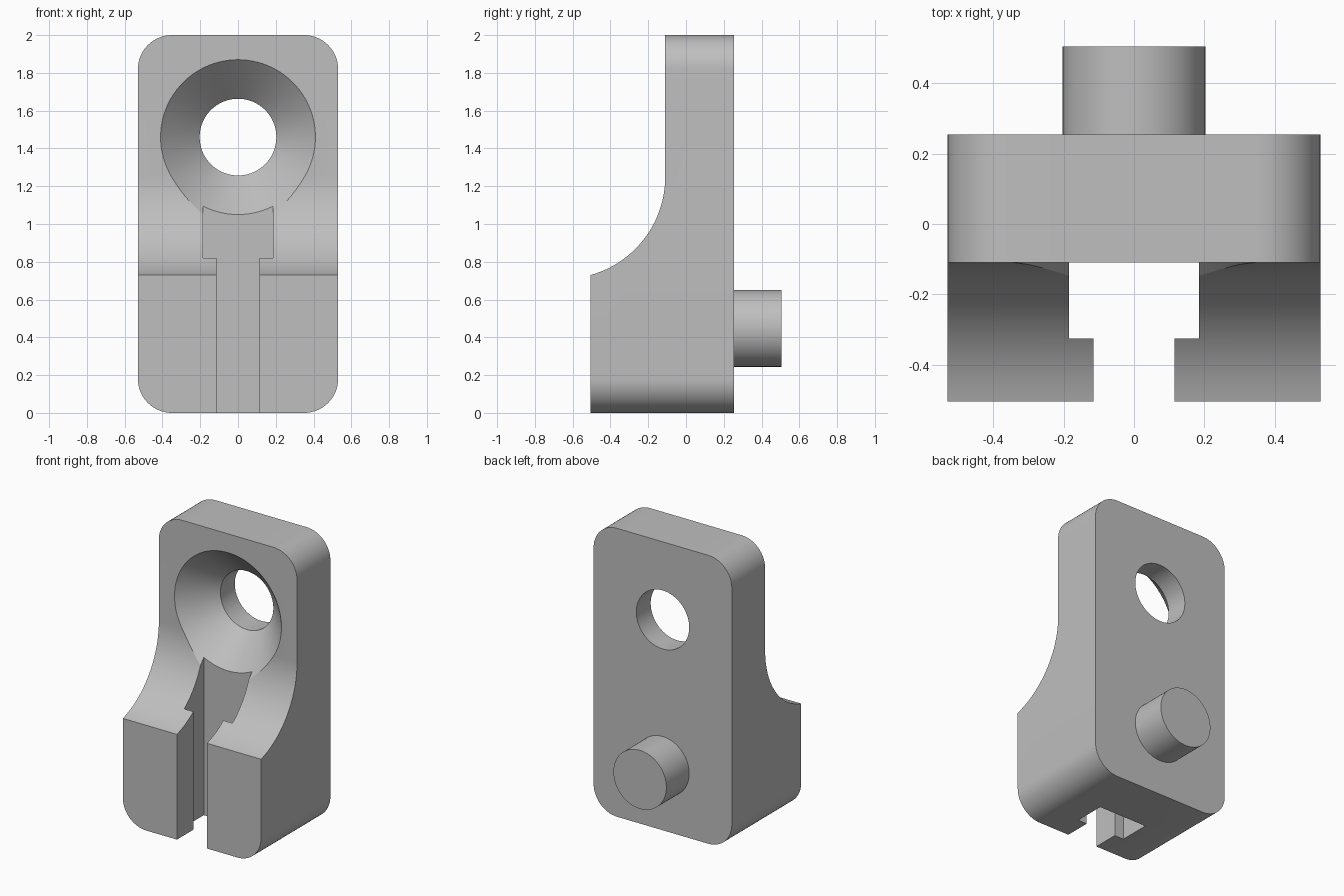
import bpy, bmesh, math
from mathutils import Matrix, Vector

cube = bpy.data.objects.get("Cube")
if cube:
    bpy.data.objects.remove(cube, do_unlink=True)

grey = bpy.data.materials.new("plain grey")
grey.use_nodes = True
colour = (0.52, 0.52, 0.52, 1)
grey.diffuse_color = colour
grey.node_tree.nodes["Principled BSDF"].inputs["Base Color"].default_value = colour

HALF_W, HEIGHT = 0.53, 2.0
FRONT, PLATE, BACK = -0.505, -0.11, 0.255


def finish(name, bm):
    bmesh.ops.recalc_face_normals(bm, faces=bm.faces)
    mesh = bpy.data.meshes.new(name)
    bm.to_mesh(mesh)
    bm.free()
    mesh.materials.append(grey)
    ob = bpy.data.objects.new(name, mesh)
    bpy.context.collection.objects.link(ob)
    return ob


def prism(points, offset):
    """Extrude a closed outline along an offset."""
    bm = bmesh.new()
    face = bm.faces.new([bm.verts.new(p) for p in points])
    out = bmesh.ops.extrude_face_region(bm, geom=[face], use_keep_orig=True)
    moved = [v for v in out["geom"] if isinstance(v, bmesh.types.BMVert)]
    bmesh.ops.translate(bm, verts=moved, vec=offset)
    return bm


def lathe(profile, z, steps=96):
    """Stack rings (radius, y) around a front-to-back axis and cap both ends."""
    bm = bmesh.new()
    turns = [2 * math.pi * i / steps for i in range(steps)]
    rings = [[bm.verts.new((r * math.cos(a), y, z + r * math.sin(a))) for a in turns]
             for r, y in profile]
    for a, b in zip(rings, rings[1:]):
        for i in range(steps):
            j = (i + 1) % steps
            bm.faces.new((a[i], a[j], b[j], b[i]))
    bm.faces.new(rings[0])
    bm.faces.new(rings[-1])
    return bm


def smooth(ob):
    bpy.ops.object.select_all(action="DESELECT")
    ob.select_set(True)
    bpy.context.view_layer.objects.active = ob
    bpy.ops.object.shade_smooth_by_angle(angle=math.radians(25))


# Body: side profile with a concave scoop, extruded across the width
R, arc_z = 0.54, 1.25
arc_y = PLATE - R
low = math.acos((FRONT - arc_y) / R)
scoop = [(arc_y + R * math.cos(low * t / 32), arc_z - R * math.sin(low * t / 32))
         for t in range(32, -1, -1)]
side = [(BACK, 0), (FRONT, 0)] + scoop + [(PLATE, HEIGHT), (BACK, HEIGHT)]
bm = prism([(-HALF_W, y, z) for y, z in side], Vector((2 * HALF_W, 0, 0)))

# Round the four front-to-back corner edges
corners = [e for e in bm.edges
           if abs(e.verts[0].co.x - e.verts[1].co.x) < 1e-4
           and any(all(abs(v.co.z - z) < 1e-4 for v in e.verts) for z in (0, HEIGHT))]
bmesh.ops.bevel(bm, geom=corners, offset=0.18, segments=16, profile=0.5, affect="EDGES")
body = finish("body", bm)

# Cutters: T-shaped slot, and countersunk screw hole
half = [(0.115, -0.7), (0.115, -0.325), (0.185, -0.325), (0.185, PLATE)]
outline = half + [(-x, y) for x, y in reversed(half)]
slot = finish("slot_cutter", prism([(x, y, -0.2) for x, y in outline], Vector((0, 0, 1.35))))
bore = 0.203
hole = finish("screw_hole_cutter",
              lathe([(bore, 0.4), (bore, 0.097), (0.55, -0.25)], 1.46))

bpy.context.view_layer.objects.active = body
for cutter in (slot, hole):
    cutter.hide_render = True
    mod = body.modifiers.new(cutter.name, "BOOLEAN")
    mod.operation = "DIFFERENCE"
    mod.solver = "EXACT"
    mod.object = cutter
    bpy.ops.object.modifier_apply(modifier=mod.name)
    bpy.data.objects.remove(cutter, do_unlink=True)
smooth(body)

# Round locating peg on the back
peg = finish("back_peg", lathe([(bore, BACK - 0.01), (bore, 0.505)], 0.447))
smooth(peg)
